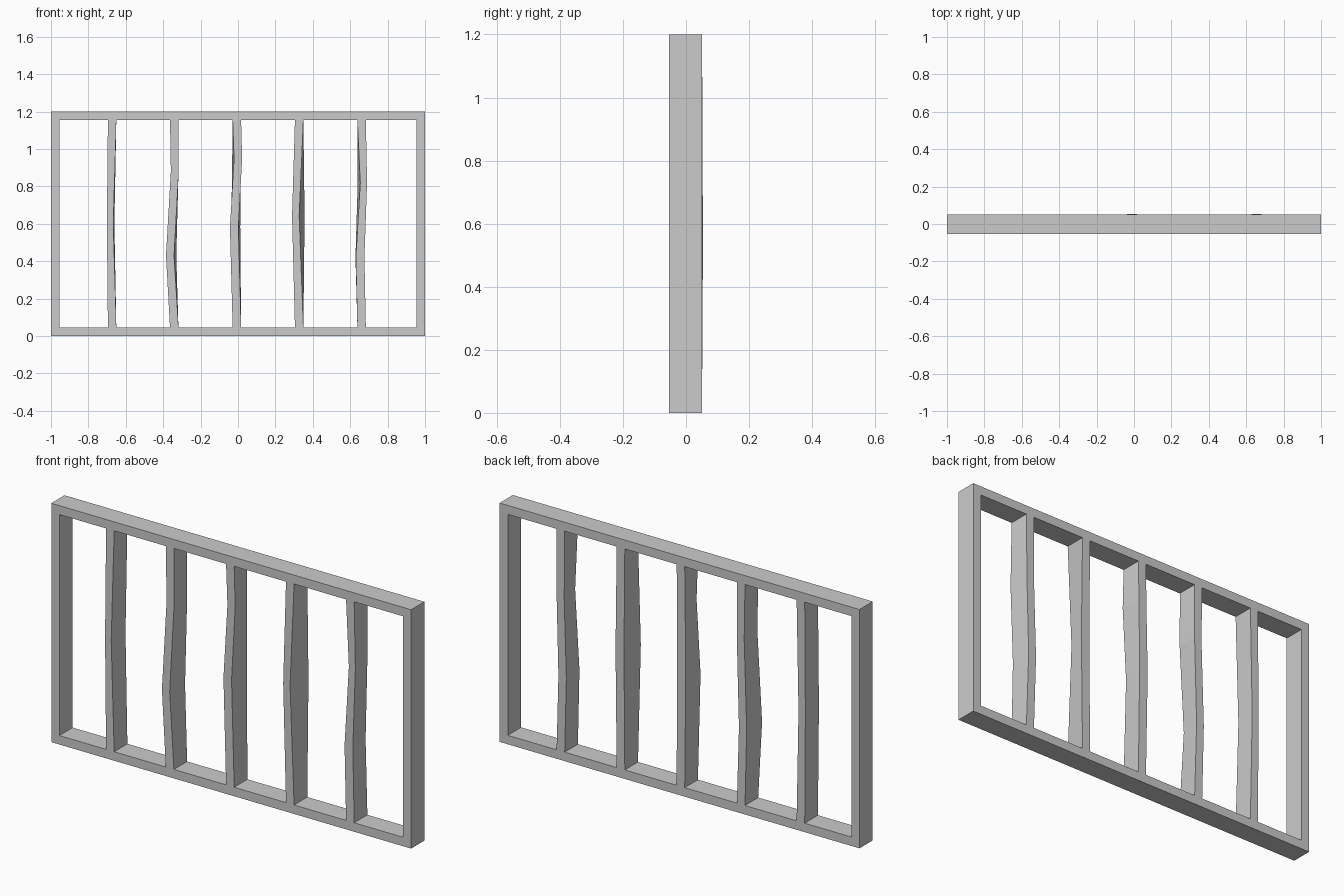
import bpy, bmesh

if "Cube" in bpy.data.objects:
    bpy.data.objects.remove(bpy.data.objects["Cube"])

Y0, Y1 = -0.054, 0.051   # front and back planes
T = 0.045                # rail thickness
W, H = 1.0, 1.2          # half width, height


def make_object(name, bm):
    bmesh.ops.recalc_face_normals(bm, faces=bm.faces)
    me = bpy.data.meshes.new(name)
    bm.to_mesh(me)
    bm.free()
    ob = bpy.data.objects.new(name, me)
    bpy.context.collection.objects.link(ob)
    return ob


# Outer frame: mitred rectangular ring
bm = bmesh.new()
rings = []
for inset, y in ((0, Y0), (0, Y1), (T, Y1), (T, Y0)):
    a, lo, hi = W - inset, inset, H - inset
    rings.append([bm.verts.new((x, y, z))
                  for x, z in ((-a, lo), (a, lo), (a, hi), (-a, hi))])
for k in range(4):
    r, s = rings[k], rings[(k + 1) % 4]
    for i in range(4):
        j = (i + 1) % 4
        bm.faces.new((r[i], r[j], s[j], s[i]))
make_object("outer_frame", bm)


# Crooked bars: lofted through stations of
# (z, front left, front right, back left, back right, back bulge)
def bar(name, x, bends):
    h = 0.0225
    ends = (x - h, x + h, x - h, x + h, 0)
    stations = [(T, *ends), *bends, (H - T, *ends)]
    bm = bmesh.new()
    loops = []
    for z, fl, fr, bl, br, bulge in stations:
        loops.append([bm.verts.new(p) for p in (
            (fl, Y0, z), (fr, Y0, z), (br, Y1 + bulge, z), (bl, Y1 + bulge, z))])
    for r, s in zip(loops, loops[1:]):
        for i in range(4):
            j = (i + 1) % 4
            bm.faces.new((r[i], r[j], s[j], s[i]))
    bm.faces.new(loops[0])
    bm.faces.new(loops[-1])
    make_object(name, bm)


bar("bar_1", -0.673, [(0.60, -0.701, -0.667, -0.699, -0.661, 0)])
bar("bar_2", -0.341, [(0.43, -0.385, -0.342, -0.373, -0.330, 0),
                      (0.88, -0.359, -0.317, -0.359, -0.318, 0)])
bar("bar_3", -0.006, [(0.58, -0.043, 0.002, -0.036, 0.012, 0.003),
                      (0.95, -0.021, 0.022, -0.031, 0.013, 0)])
bar("bar_4", 0.327, [(0.64, 0.289, 0.327, 0.309, 0.356, 0)])
bar("bar_5", 0.661, [(0.42, 0.630, 0.676, 0.628, 0.672, 0.002),
                     (0.82, 0.654, 0.690, 0.640, 0.682, 0.002)])
